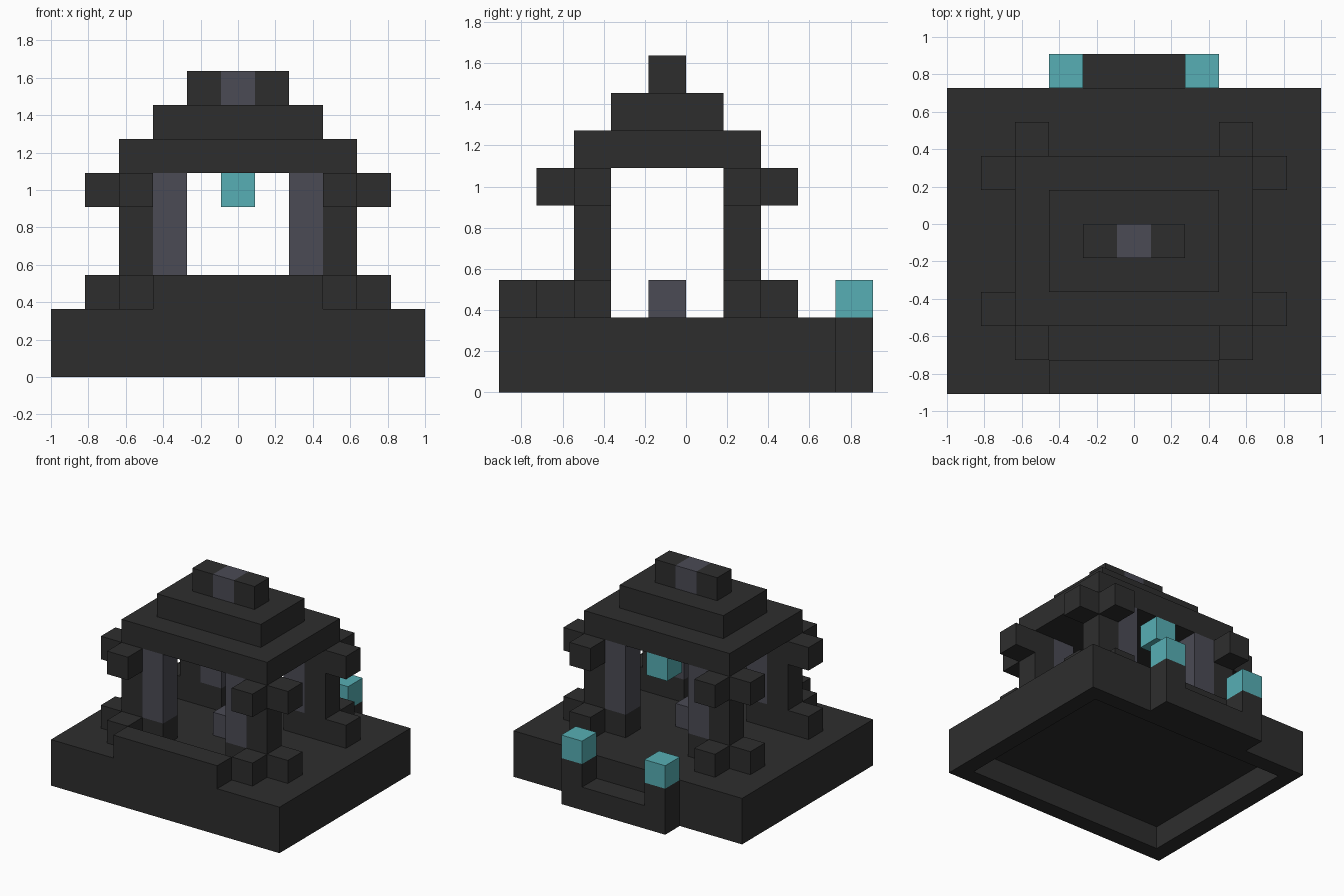
import bpy, bmesh

cube = bpy.data.objects.get("Cube")
if cube:
    bpy.data.objects.remove(cube, do_unlink=True)

U = 2 / 11  # one block


def material(name, rgb):
    m = bpy.data.materials.new(name)
    m.use_nodes = True
    m.diffuse_color = (*rgb, 1)
    bsdf = m.node_tree.nodes["Principled BSDF"]
    bsdf.inputs["Base Color"].default_value = (*rgb, 1)
    return m


STONE = material("dark stone", (0.027, 0.027, 0.027))
SLATE = material("purple grey", (0.07, 0.07, 0.09))
GLOW = material("teal glow", (0.095, 0.43, 0.46))


def box(name, x, y, z, mat=STONE, recess=0):
    """Box from (low, high) ranges in blocks, with an optional recess underneath."""
    bm = bmesh.new()
    bmesh.ops.create_cube(bm, size=1)
    for v in bm.verts:
        for i, (lo, hi) in enumerate((x, y, z)):
            v.co[i] = U * (hi if v.co[i] > 0 else lo)
    if recess:
        bottom = [min(bm.faces, key=lambda f: f.calc_center_median().z)]
        bmesh.ops.inset_region(bm, faces=bottom, thickness=recess * U)
        top = bmesh.ops.extrude_face_region(bm, geom=bottom)["geom"]
        verts = [g for g in top if isinstance(g, bmesh.types.BMVert)]
        bmesh.ops.translate(bm, verts=verts, vec=(0, 0, recess * U))
        bmesh.ops.delete(bm, geom=[f for f in bottom if f.is_valid], context="FACES_ONLY")
        bmesh.ops.recalc_face_normals(bm, faces=bm.faces[:])
    mesh = bpy.data.meshes.new(name)
    bm.to_mesh(mesh)
    bm.free()
    mesh.materials.append(mat)
    ob = bpy.data.objects.new(name, mesh)
    bpy.context.collection.objects.link(ob)
    return ob


# Base, hollow below, with a front step and a low back ledge
box("base", (-5.5, 5.5), (-5, 4), (0, 2), recess=1)
box("front_step", (-2.5, 2.5), (-5, -4), (2, 3))
box("back_ledge", (-1.5, 1.5), (4, 5), (0, 1))

# Four corner supports and two back lamps, mirrored left and right
for side, sx in (("left", 1), ("right", -1)):
    def span(a, b):
        return tuple(sorted((a * sx, b * sx)))

    box(f"back_post_{side}", span(1.5, 2.5), (4, 5), (0, 2))
    box(f"back_lamp_{side}", span(1.5, 2.5), (4, 5), (2, 3), GLOW)
    for end, y0, outer in (("front", -3, -4), ("back", 1, 2)):
        tag = f"{end}_{side}"
        row, out = (y0, y0 + 1), (outer, outer + 1)
        box(f"column_{tag}", span(2.5, 3.5), row, (2, 6))
        box(f"inner_foot_{tag}", span(1.5, 2.5), row, (2, 3))
        box(f"inner_column_{tag}", span(1.5, 2.5), row, (3, 6), SLATE)
        for part, z in (("foot", (2, 3)), ("bracket", (5, 6))):
            box(f"side_{part}_{tag}", span(3.5, 4.5), row, z)
            box(f"end_{part}_{tag}", span(2.5, 3.5), out, z)

# Central altar block and hanging lamp
box("altar", (-0.5, 0.5), (-1, 0), (2, 3), SLATE)
box("hanging_lamp", (-0.5, 0.5), (1, 2), (5, 6), GLOW)

# Stepped roof and ridge
box("roof_lower", (-3.5, 3.5), (-3, 2), (6, 7))
box("roof_upper", (-2.5, 2.5), (-2, 1), (7, 8))
box("ridge_left", (0.5, 1.5), (-1, 0), (8, 9))
box("ridge_right", (-1.5, -0.5), (-1, 0), (8, 9))
box("ridge_centre", (-0.5, 0.5), (-1, 0), (8, 9), SLATE)
